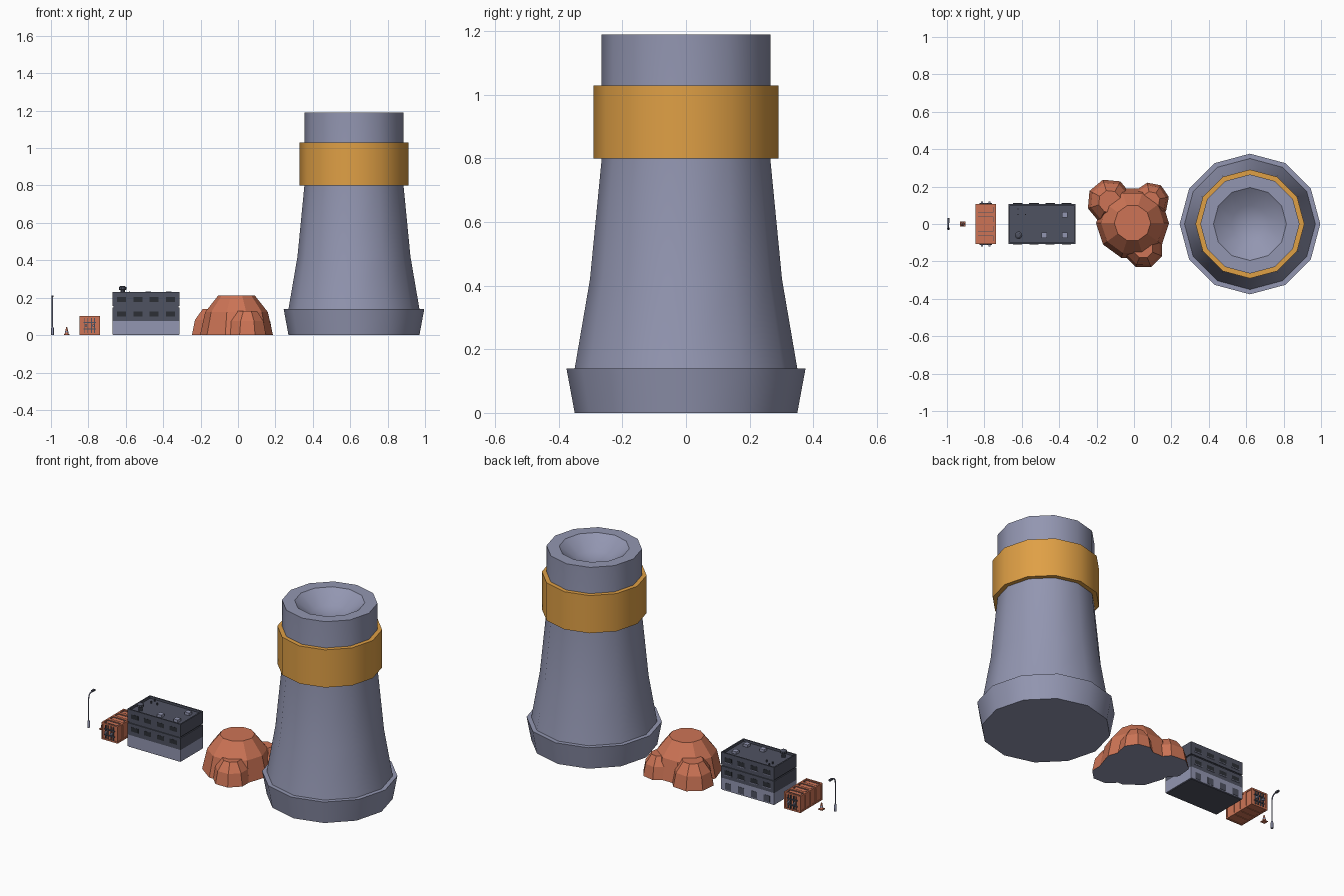
import bpy, bmesh, math
from mathutils import Vector, Matrix

if "Cube" in bpy.data.objects:
    bpy.data.objects.remove(bpy.data.objects["Cube"])


def material(name, rgb):
    m = bpy.data.materials.new(name)
    m.diffuse_color = (*rgb, 1)
    m.use_nodes = True
    m.node_tree.nodes["Principled BSDF"].inputs["Base Color"].default_value = m.diffuse_color
    return m


GREY = material("blue grey", (0.29, 0.305, 0.44))
ORANGE = material("burnt orange", (0.61, 0.175, 0.092))
YELLOW = material("amber", (0.74, 0.35, 0.06))
DARK = material("dark slate", (0.078, 0.085, 0.12))
BLACK = material("near black", (0.025, 0.028, 0.036))


def finish(name, bm, mats, smooth=0):
    bmesh.ops.recalc_face_normals(bm, faces=bm.faces)
    me = bpy.data.meshes.new(name)
    bm.to_mesh(me)
    bm.free()
    for m in mats:
        me.materials.append(m)
    ob = bpy.data.objects.new(name, me)
    bpy.context.collection.objects.link(ob)
    if smooth:
        bpy.ops.object.select_all(action='DESELECT')
        ob.select_set(True)
        bpy.context.view_layer.objects.active = ob
        bpy.ops.object.shade_smooth_by_angle(angle=math.radians(smooth))
    return ob


def add_lathe(bm, profile, n, centre, turn=0.0):
    """Revolve (radius, z) points; radius 0 makes a pole."""
    cx, cy = centre
    rings = []
    for r, z in profile:
        if r == 0:
            rings.append([bm.verts.new((cx, cy, z))])
        else:
            rings.append([bm.verts.new((cx + r * math.cos(turn + math.tau * i / n),
                                        cy + r * math.sin(turn + math.tau * i / n), z))
                          for i in range(n)])
    for a, b in zip(rings, rings[1:]):
        for i in range(n):
            j = (i + 1) % n
            if len(a) == 1:
                bm.faces.new((a[0], b[j], b[i]))
            elif len(b) == 1:
                bm.faces.new((a[i], a[j], b[0]))
            else:
                bm.faces.new((a[i], a[j], b[j], b[i]))
    for end in (rings[0], rings[-1]):
        if len(end) > 1:
            bm.faces.new(end)


def lathe(name, profile, n, centre, mats, smooth=0, turn=0.0):
    bm = bmesh.new()
    add_lathe(bm, profile, n, centre, turn)
    return finish(name, bm, mats, smooth)


def boxes(name, mat, spans):
    """One object from boxes given as (x0, x1, y0, y1, z0, z1)."""
    bm = bmesh.new()
    for x0, x1, y0, y1, z0, z1 in spans:
        mid = Vector((x0 + x1, y0 + y1, z0 + z1)) / 2
        size = Matrix.Diagonal((x1 - x0, y1 - y0, z1 - z0, 1))
        bmesh.ops.create_cube(bm, size=1, matrix=Matrix.Translation(mid) @ size)
    return finish(name, bm, [mat])


# Cooling tower: flared skirt, tapering shell, shallow bowl in the top
T = (0.62, 0)
lathe("tower_shell", [(0.35, 0), (0.376, 0.14), (0.35, 0.14), (0.302, 0.42), (0.265, 0.8),
                      (0.265, 1.19), (0.195, 1.19), (0.10, 1.12), (0, 1.10)],
      12, T, [GREY], 35)
lathe("tower_band", [(0.262, 0.8), (0.291, 0.8), (0.291, 1.03), (0.262, 1.03)],
      12, T, [YELLOW], 35)

# Rock mound: one large and three small stepped domes with grey undersides
for name, x, y, r, h, n, turn in (("mound_main", -0.008, 0.005, 0.195, 0.212, 10, 0.0),
                                  ("mound_back_left", -0.13, 0.12, 0.122, 0.14, 8, 0.3),
                                  ("mound_back_right", 0.09, 0.125, 0.098, 0.125, 8, 0.2),
                                  ("mound_front", 0.05, -0.13, 0.108, 0.13, 8, 0.39)):
    ob = lathe(name, [(r, 0), (r * 0.86, h * 0.58), (r * 0.5, h)], n, (x, y),
               [ORANGE, GREY], turn=turn)
    for p in ob.data.polygons:
        p.material_index = int(p.normal.z < -0.5)

# Building: grey ground floor, two dark storeys with shadow gaps, parapet
X0, X1, Y = -0.672, -0.312, 0.108
boxes("ground_floor", GREY, [(X0, X1, -Y, Y, 0.004, 0.075)])
boxes("ground_slab", DARK, [(X0 + .004, X1 - .004, -Y + .004, Y - .004, 0, 0.004)])
boxes("upper_storeys", DARK, [(X0, X1, -Y, Y, 0.075, 0.147),
                              (X0 + .006, X1 - .006, -Y + .006, Y - .006, 0.147, 0.155),
                              (X0, X1, -Y, Y, 0.155, 0.218)])
t = 0.008
boxes("roof_parapet", DARK, [(X0, X1, -Y, -Y + t, 0.218, 0.231), (X0, X1, Y - t, Y, 0.218, 0.231),
                             (X0, X0 + t, -Y + t, Y - t, 0.218, 0.231),
                             (X1 - t, X1, -Y + t, Y - t, 0.218, 0.231)])
# Window rows on the long walls
frames, panes, doors = [], [], []
for side in (-1, 1):
    for i in range(4):
        x = X0 + 0.05 + i * 0.087

        def plate(x0, x1, z0, z1, out):
            ya, yb = sorted((side * (Y - 0.002), side * (Y + out)))
            return (x0, x1, ya, yb, z0, z1)
        for z in (0.10, 0.178):
            if side > 0:
                frames.append(plate(x - .026, x + .026, z - .004, z, .004))
            panes.append(plate(x - .024, x + .024, z, z + .026, .001))
        if side > 0:
            doors.append(plate(x - .02, x + .02, 0.01, 0.05, .0015))
boxes("window_sills", GREY, frames)
boxes("window_panes", BLACK, panes)
boxes("ground_doors", DARK, doors)
# Rooftop vents, tank and pipes
boxes("roof_vents", GREY, [(x - .015, x + .015, y - .015, y + .015, 0.218, 0.234)
                           for x, y in ((-.37, .05), (-.48, -.06), (-.37, -.06))])
lathe("roof_tank", [(0.012, 0.218), (0.012, 0.24), (0.02, 0.243), (0.02, 0.256), (0.01, 0.263)],
      10, (-0.617, -0.06), [DARK], 35)
boxes("roof_pipes", DARK, [(x - .003, x + .003, y - .003, y + .003, 0.218, 0.232)
                           for x, y in ((-.62, .05), (-.58, .05), (-.62, .08))])

# Shipping container: body, ribs on sides and roof, door bars, corner lugs
CX, CY, CZ, W = -0.793, 0.108, 0.102, 0.055
boxes("container_body", ORANGE, [(CX - W + .004, CX + W - .004, -CY + .004, CY - .004, 0.003, CZ - .004)])
frame = []
for sx in (-1, 1):
    xa, xb = sorted((CX + sx * W, CX + sx * (W - .009)))
    for z in (0, CZ - .009):
        frame.append((xa, xb, -CY, CY, z, z + .009))
    for sy in (-1, 1):
        ya, yb = sorted((sy * CY, sy * (CY - .009)))
        frame.append((xa, xb, ya, yb, 0, CZ))
for sy in (-1, 1):
    ya, yb = sorted((sy * CY, sy * (CY - .009)))
    for z in (0, CZ - .009):
        frame.append((CX - W, CX + W, ya, yb, z, z + .009))
for i in range(-1, 2):
    frame.append((CX - W, CX + W, i * .05 - .008, i * .05 + .008, 0, CZ))
boxes("container_frame", ORANGE, frame)
boxes("roof_panels", DARK, [(CX + a, CX + b, y + c, y + d, CZ - .005, CZ - .002)
                            for y in (-.077, -.025, .025, .077)
                            for a, b, c, d in ((-.042, .042, .013, .015), (-.042, .042, -.015, -.013),
                                               (-.042, -.040, -.013, .013), (.040, .042, -.013, .013))])
bars = []
for sy in (-1, 1):
    ya, yb = sorted((sy * (CY - .005), sy * (CY + .003)))
    for x in (-.026, -.010, .010, .026):
        bars.append((CX + x - .002, CX + x + .002, ya, yb, 0.01, 0.092))
    for z in (0.03, 0.065):
        bars.append((CX - .034, CX + .034, ya, yb, z, z + .006))
boxes("door_bars", DARK, bars)
boxes("door_handles", GREY, [(CX + sx * .02 - .006, CX + sx * .02 + .006, *sorted((sy * CY, sy * (CY + .013))),
                              0.045, 0.056) for sx in (-1, 1) for sy in (-1, 1)])

# Traffic cone: square foot, cone and stripe
boxes("cone_foot", ORANGE, [(-.930, -.902, -.014, .014, 0, 0.005)])
lathe("cone_body", [(0.011, 0.005), (0.003, 0.042)], 8, (-.916, 0), [ORANGE], 50)
lathe("cone_stripe", [(0.0095, 0.014), (0.0072, 0.023)], 8, (-.916, 0), [GREY], 50)

# Street lamp: thick foot, swept pole and head leaning to the back
lathe("lamp_foot", [(0.0075, 0), (0.0075, 0.035), (0.004, 0.045)], 8, (-.992, -.025), [GREY], 50)
curve = bpy.data.curves.new("lamp_pole", 'CURVE')
curve.dimensions = '3D'
curve.bevel_depth = 0.0038
curve.bevel_resolution = 1
curve.use_fill_caps = True
line = curve.splines.new('POLY')
path = [(-.025, 0.03), (-.025, 0.175), (-.021, 0.193), (-.012, 0.203), (0.0, 0.207), (0.02, 0.209)]
line.points.add(len(path) - 1)
for p, (y, z) in zip(line.points, path):
    p.co = (-.992, y, z, 1)
curve.materials.append(GREY)
bpy.context.collection.objects.link(bpy.data.objects.new("lamp_pole", curve))
boxes("lamp_head", DARK, [(-.998, -.986, 0.006, 0.033, 0.204, 0.213)])
